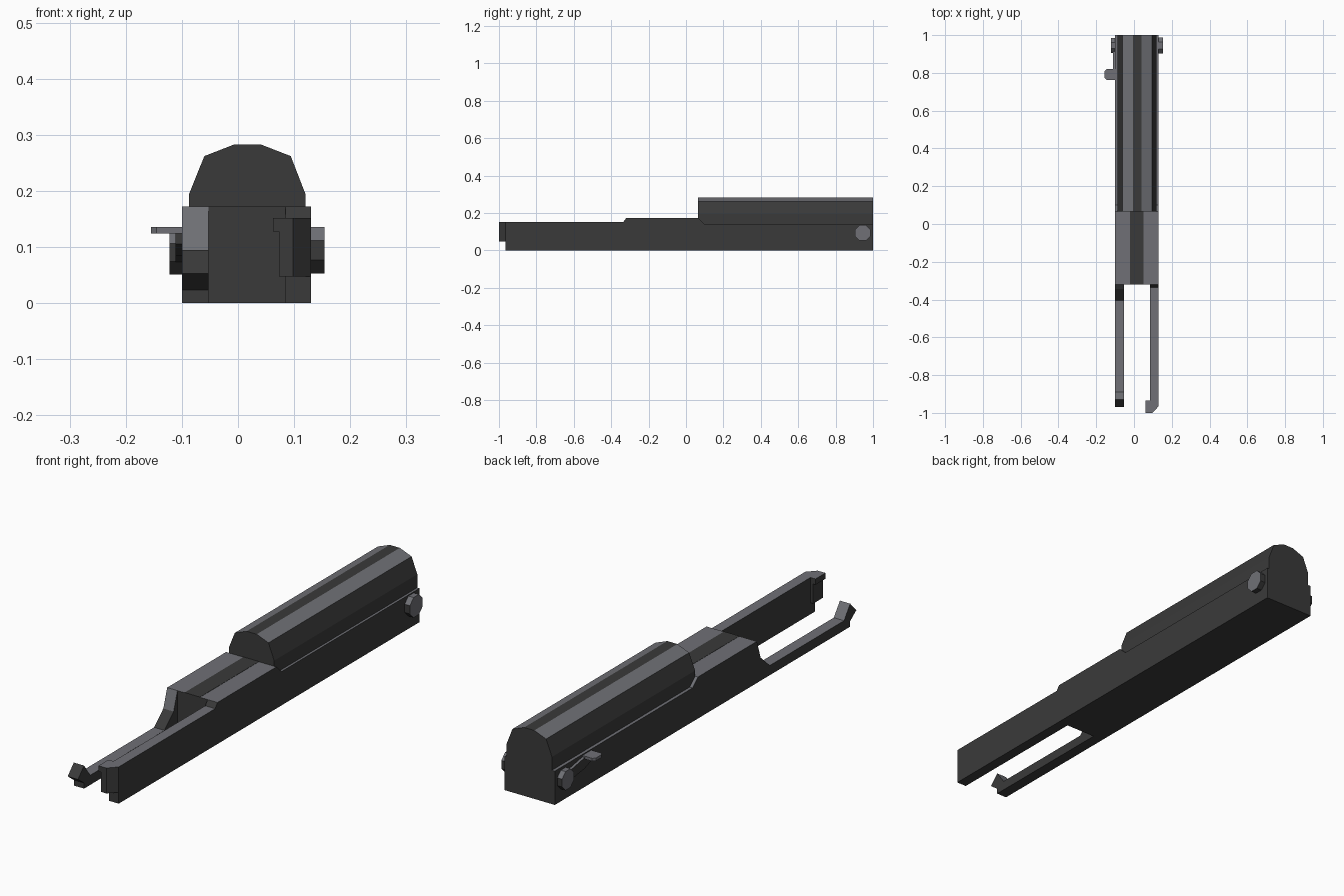
import bpy, bmesh, math
from mathutils import Vector

cube = bpy.data.objects.get("Cube")
if cube:
    bpy.data.objects.remove(cube, do_unlink=True)


def material(name, rgb):
    m = bpy.data.materials.new(name)
    m.use_nodes = True
    m.diffuse_color = (*rgb, 1)
    m.node_tree.nodes["Principled BSDF"].inputs["Base Color"].default_value = (*rgb, 1)
    return m


DARK = material("dark_gunmetal", (0.042, 0.042, 0.042))
LIGHT = material("worn_grey", (0.16, 0.163, 0.18))


def tops(n, c):
    return n.z > 0.7


def prism(name, axis, profile, start, end, is_light=tops):
    """Extrude a 2D profile along an axis: x takes (y, z), y takes (x, z), z takes (x, y)."""
    place = {"x": lambda a, b, t: (t, a, b),
             "y": lambda a, b, t: (a, t, b),
             "z": lambda a, b, t: (a, b, t)}[axis]
    bm = bmesh.new()
    rings = [[bm.verts.new(place(a, b, t)) for a, b in profile] for t in (start, end)]
    bm.faces.new(rings[0])
    bm.faces.new(rings[1][::-1])
    n = len(profile)
    for i in range(n):
        j = (i + 1) % n
        bm.faces.new((rings[0][i], rings[1][i], rings[1][j], rings[0][j]))
    bmesh.ops.recalc_face_normals(bm, faces=bm.faces)
    for f in bm.faces:
        f.normal_update()
        f.material_index = int(is_light(f.normal, f.calc_center_median()))
    mesh = bpy.data.meshes.new(name)
    bm.to_mesh(mesh)
    bm.free()
    mesh.materials.append(DARK)
    mesh.materials.append(LIGHT)
    ob = bpy.data.objects.new(name, mesh)
    bpy.context.collection.objects.link(ob)
    return ob


def box(name, x0, x1, y0, y1, z0, z1, is_light=tops):
    return prism(name, "z", [(x0, y0), (x1, y0), (x1, y1), (x0, y1)], z0, z1, is_light)


def octagon(cy, cz, r):
    return [(cy + r * math.cos(math.radians(22.5 + 45 * i)),
             cz + r * math.sin(math.radians(22.5 + 45 * i))) for i in range(8)]


# Main body: raised deck in front, lower ledge beside the cover
prism("body", "x", [(-0.32, 0), (1, 0), (1, 0.14), (0.10, 0.14), (0.065, 0.172), (-0.32, 0.172)],
      -0.10, 0.13)
box("deck_stripe", -0.02, 0.05, -0.32, 0.066, 0.171, 0.173, lambda n, c: False)

# Faceted cover: only the two shoulder facets are light
prism("cover", "y", [(-0.087, 0.13), (-0.087, 0.195), (-0.06, 0.262), (-0.006, 0.283),
                     (0.04, 0.283), (0.094, 0.262), (0.12, 0.195), (0.12, 0.13)],
      0.065, 1.0, lambda n, c: 0.7 < n.z < 0.99)

# Low arm with a steep ramp and an upturned tip
prism("low_arm", "x", [(-0.32, 0), (-0.93, 0), (-0.93, 0.023), (-0.97, 0.053), (-0.93, 0.095),
                       (-0.89, 0.04), (-0.405, 0.04), (-0.345, 0.095), (-0.32, 0.172)],
      -0.10, -0.053,
      lambda n, c: n.z > 0.95 or (n.z > 0.1 and (n.y > 0.3 or c.z > 0.1)))

# Tall arm with an inward hook
prism("tall_arm", "x", [(-0.32, 0), (-0.965, 0), (-0.965, 0.152), (-0.335, 0.152), (-0.32, 0.172)],
      0.085, 0.13)
prism("hook_plate", "z", [(0.073, -0.935), (0.073, -1), (0.098, -1), (0.13, -0.965), (0.13, -0.935)],
      0.047, 0.152)
box("hook_lip", 0.062, 0.09, -1, -0.935, 0.128, 0.152)

# Pivot pin heads on both sides
prism("left_pin_head", "x", octagon(0.945, 0.094, 0.045), 0.12, 0.154,
      lambda n, c: n.z > 0.6 or n.x > 0.9)
prism("right_pin_head", "x", octagon(0.945, 0.09, 0.042), -0.122, -0.09,
      lambda n, c: n.z > 0.6 or n.x < -0.9)

# Safety lever: arm running forward from the pin, ending in a thumb tab
prism("lever_arm", "x", [(0.93, 0.07), (0.93, 0.11), (0.82, 0.13), (0.765, 0.13),
                         (0.765, 0.105), (0.82, 0.085)], -0.111, -0.09)
prism("lever_tab", "z", [(-0.10, 0.762), (-0.10, 0.82), (-0.145, 0.82), (-0.155, 0.81),
                         (-0.155, 0.772), (-0.145, 0.762)], 0.124, 0.136,
      lambda n, c: n.z > -0.5)
